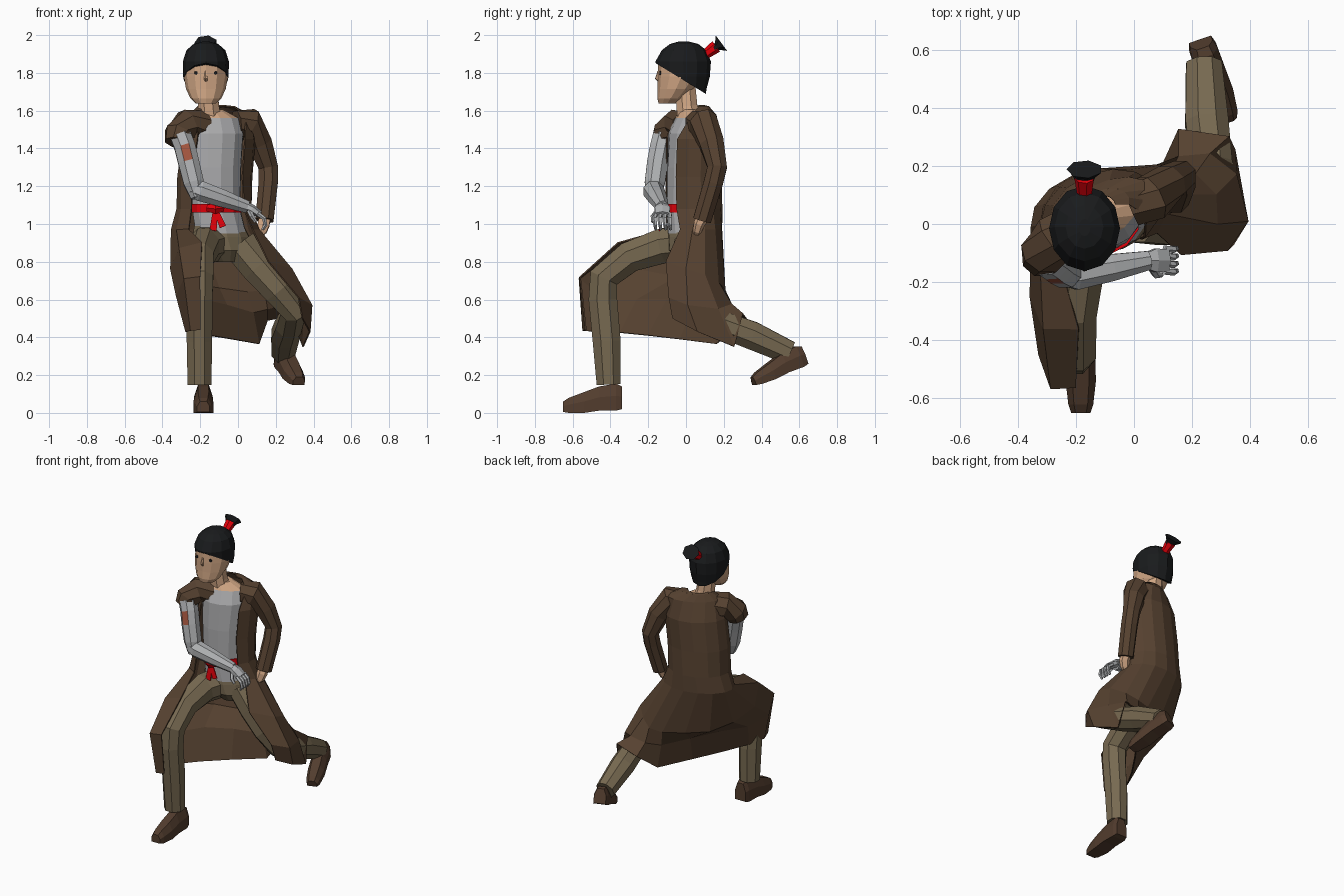
import bpy, bmesh, math
from mathutils import Vector, Matrix, Euler


def material(name, rgb):
    m = bpy.data.materials.new(name)
    m.diffuse_color = (*rgb, 1)
    return m


COAT = material("coat brown", (0.094, 0.054, 0.030))
TROUSERS = material("trouser khaki", (0.185, 0.142, 0.082))
SHOE = material("shoe leather", (0.085, 0.046, 0.027))
SKIN = material("skin", (0.63, 0.38, 0.23))
HAIR = material("hair black", (0.010, 0.011, 0.012))
SHIRT = material("shirt grey", (0.41, 0.41, 0.42))
METAL = material("arm silver", (0.44, 0.45, 0.46))
RED = material("sash red", (0.75, 0.0, 0.003))
PATCH = material("arm patch rust", (0.38, 0.095, 0.05))


def loft(name, rings, mats, closed=True, cap=True, rule=None, matrix=None, cut=None):
    """Skin a list of equal point rings; rule(center, normal) picks a material slot."""
    bm = bmesh.new()
    vs = [[bm.verts.new(p) for p in r] for r in rings]
    n = len(rings[0])
    for a, b in zip(vs, vs[1:]):
        for i in range(n if closed else n - 1):
            j = (i + 1) % n
            bm.faces.new((a[i], a[j], b[j], b[i]))
    if cap and closed:
        bm.faces.new(vs[0])
        bm.faces.new(vs[-1])
    if cut:
        bmesh.ops.bisect_plane(bm, geom=bm.verts[:] + bm.edges[:] + bm.faces[:],
                               plane_co=cut[0], plane_no=cut[1], clear_inner=True)
        bmesh.ops.holes_fill(bm, edges=[e for e in bm.edges if e.is_boundary])
    bmesh.ops.recalc_face_normals(bm, faces=bm.faces[:])
    bm.normal_update()
    if rule:
        for f in bm.faces:
            f.material_index = rule(f.calc_center_median(), f.normal)
    if matrix:
        bm.transform(matrix)
    me = bpy.data.meshes.new(name)
    bm.to_mesh(me)
    bm.free()
    for m in mats:
        me.materials.append(m)
    ob = bpy.data.objects.new(name, me)
    bpy.context.collection.objects.link(ob)
    return ob


def tube(name, path, mat, n=8, ref=(1, 0, 0), rule=None, extra=()):
    """Limb through (x, y, z, radius[, radius2]) stations."""
    pts = [Vector(p[:3]) for p in path]
    rings = []
    for i, p in enumerate(path):
        t = Vector()
        if i > 0:
            t += (pts[i] - pts[i - 1]).normalized()
        if i < len(pts) - 1:
            t += (pts[i + 1] - pts[i]).normalized()
        t.normalize()
        u = Vector(ref)
        u = (u - t * u.dot(t)).normalized()
        v = t.cross(u)
        r1, r2 = p[3], p[-1]
        rings.append([pts[i] + u * r1 * math.cos(a) + v * r2 * math.sin(a)
                      for a in (2 * math.pi * (k + .5) / n for k in range(n))])
    return loft(name, rings, [mat, *extra], rule=rule)


def arc(cx, cy, z, rx, ry, twist=0, gap=0, gap2=0, n=12):
    """Ellipse ring, or open arc with a front gap, from the -x front around the back."""
    span = 360 - gap - gap2
    out = []
    for k in range(n):
        a = math.radians(gap + span * k / ((n - 1) if gap else n))
        p = Matrix.Rotation(math.radians(twist), 2) @ Vector((-math.sin(a) * rx, -math.cos(a) * ry))
        out.append((cx + p.x, cy + p.y, z))
    return out


# shirt body, bare skin above the neckline
loft("shirt_torso", [arc(*r) for r in (
    (-.09, .005, .95, .14, .10, 18), (-.115, .005, 1.08, .132, .105, 15),
    (-.118, .01, 1.3, .14, .11, 15), (-.115, .02, 1.48, .15, .11, 18),
    (-.12, .025, 1.56, .135, .075, 20), (-.145, .025, 1.605, .07, .055, 20))],
    [SHIRT, SKIN], rule=lambda c, n: int(c.z > 1.565 and c.x > -.18))

# long open coat: fitted body, then a skirt draped over both legs
coat_rows = [arc(*r) for r in (
    (-.13, .045, 1.625, .07, .05, 25, 75, 80),
    (-.115, .05, 1.62, .105, .06, 25, 62, 65), (-.095, .045, 1.575, .175, .095, 25, 55, 42),
    (-.10, .035, 1.45, .197, .142, 21, 52, 30), (-.122, .03, 1.25, .2, .148, 18, 52, 34),
    (-.125, .03, 1.08, .2, .155, 16, 50, 40), (-.12, .03, .97, .235, .155, 12, 45, 50))]
coat_rows.append([
    (-.19, -.36, .90), (-.31, -.36, .87), (-.355, -.25, .76), (-.33, -.05, .72),
    (-.24, .08, .68), (-.10, .15, .66), (.05, .19, .64), (.14, .205, .65),
    (.21, .17, .69), (.28, .10, .73), (.285, .0, .76), (.16, -.105, .80)])
coat_rows.append([
    (-.2, -.56, .72), (-.285, -.565, .71), (-.325, -.45, .62), (-.295, -.26, .60),
    (-.19, -.10, .60), (-.06, .04, .57), (.08, .16, .53), (.155, .23, .55),
    (.26, .24, .575), (.35, .17, .55), (.39, .01, .57), (.32, -.09, .61)])
coat_rows.append([
    (-.2, -.53, .44), (-.25, -.545, .435), (-.275, -.47, .43), (-.24, -.35, .425),
    (-.15, -.2, .41), (-.03, -.03, .39), (.11, .16, .365), (.155, .325, .49),
    (.325, .30, .525), (.345, .255, .35), (.38, .06, .43), (.34, -.07, .50)])
coat = loft("coat", coat_rows, [COAT], closed=False)
sol = coat.modifiers.new("thickness", 'SOLIDIFY')
sol.thickness = .008
sol.offset = 0

# sleeves: one short, one long
tube("short_sleeve", [(-.18, .0, 1.52, .085), (-.27, -.05, 1.525, .085),
                      (-.312, -.1, 1.475, .082), (-.32, -.12, 1.43, .07)], COAT, ref=(0, 1, 0))
tube("long_sleeve", [(-.01, .06, 1.53, .075), (.06, .09, 1.535, .083), (.115, .135, 1.43, .07),
                     (.16, .165, 1.3, .056), (.16, .145, 1.22, .055), (.14, .085, 1.02, .052)],
     COAT, ref=(0, 1, 0))

# silver arm with a rust patch on its front
tube("silver_upper_arm", [(-.305, -.12, 1.47, .06), (-.282, -.135, 1.41, .06),
                          (-.262, -.15, 1.33, .06), (-.235, -.165, 1.22, .058),
                          (-.215, -.178, 1.14, .038)], METAL, extra=(PATCH,),
     rule=lambda c, n: int(1.33 < c.z < 1.41 and n.y < -.8))
tube("silver_forearm", [(-.25, -.172, 1.19, .04), (-.2, -.172, 1.175, .058),
                        (-.08, -.15, 1.135, .05), (.05, -.125, 1.09, .035)], METAL, ref=(0, 1, 0))
tube("silver_palm", [(.04, -.127, 1.095, .032, .025), (.075, -.125, 1.08, .047, .023),
                     (.115, -.125, 1.05, .043, .02)], METAL, n=6, ref=(0, 1, 0))
for i in range(4):
    y = -.162 + .026 * i
    tube("silver_finger", [(.105, y, 1.055, .012), (.138, y - .004, 1.03, .012),
                           (.145, y, .995, .011), (.13, y + .003, .97, .008)], METAL, n=5, ref=(0, 1, 0))
tube("silver_thumb", [(.06, -.15, 1.07, .014), (.075, -.175, 1.04, .013),
                      (.095, -.175, 1.01, .009)], METAL, n=5, ref=(0, 1, 0))

# bare hand below the long sleeve
tube("bare_hand", [(.14, .09, 1.04, .034), (.137, .07, 1.0, .036, .03),
                   (.125, .06, .965, .032, .024), (.115, .055, .945, .02)], SKIN, n=6)

# red sash with knot and tails
loft("sash", [arc(-.116, .005, z, .139, .115, 15) for z in (1.062, 1.105)], [RED])
tube("sash_knot", [(-.16, -.12, 1.085, .022), (-.12, -.135, 1.08, .03), (-.08, -.12, 1.085, .022)],
     RED, n=6, ref=(0, 0, 1))
for dx, z, w in ((-.012, .965, .027), (.04, .985, .025)):
    tube("sash_tail", [(-.12, -.13, 1.08, .016, .006), (-.12 + dx, -.14, z, w, .005)], RED, n=4)

# trousers: pelvis and both legs
loft("trouser_seat", [arc(*r) for r in (
    (-.06, .02, .80, .07, .06, 18), (-.07, .02, .86, .14, .11, 18),
    (-.09, .015, .93, .16, .11, 18), (-.1, .01, .99, .138, .1, 18))], [TROUSERS])
tube("front_leg", [(-.12, .02, .90, .10), (-.18, -.12, .885, .09, .1), (-.205, -.3, .825, .083, .088),
                   (-.205, -.435, .715, .08, .085), (-.205, -.44, .6, .075, .082),
                   (-.204, -.42, .38, .073, .08), (-.204, -.41, .15, .068)], TROUSERS)
tube("back_leg", [(.01, .03, .89, .10), (.11, .02, .77, .10), (.215, .01, .65, .09),
                  (.3, .04, .54, .078), (.268, .2, .465, .076), (.25, .35, .41, .08),
                  (.24, .55, .318, .066)], TROUSERS, ref=(.7, 0, .7))


# shoes: one profile, placed twice
def shoe(name, matrix):
    rings = []
    for y, w, zb, zt in ((0, .04, .02, .14), (-.03, .048, .012, .155), (-.12, .05, .012, .14),
                         (-.2, .052, .0, .11), (-.28, .043, .0, .08), (-.31, .033, .005, .06)):
        m = zb + (zt - zb) * .55
        rings.append([(-w, y, zb), (w, y, zb), (w, y, m), (w * .55, y, zt), (-w * .55, y, zt), (-w, y, m)])
    loft(name, rings, [SHOE], matrix=matrix)


shoe("front_shoe", Matrix.Translation((-.183, -.34, 0)))
shoe("back_shoe", Matrix.Translation((.225, .64, .245))
     @ Euler((math.radians(19), 0, math.radians(19))).to_matrix().to_4x4()
     @ Matrix.Diagonal((1, 1, .8, 1)))

# neck and head
tube("neck", [(-.15, .02, 1.55, .07), (-.155, .005, 1.62, .06), (-.165, -.003, 1.72, .058)], SKIN)
loft("head", [arc(-.17, *r, n=12) for r in (
    (-.1, 1.637, .052, .045), (-.08, 1.665, .082, .072), (-.052, 1.715, .105, .098),
    (-.025, 1.78, .117, .125), (-.015, 1.85, .115, .132), (-.01, 1.92, .085, .1))], [SKIN])
tube("nose", [(-.17, -.146, 1.81, .005), (-.17, -.155, 1.772, .01), (-.17, -.143, 1.76, .01)], SKIN, n=5)
for s in (-1, 1):
    tube("eye", [(-.17 + s * .052, -.141, 1.8, .009, .011), (-.17 + s * .052, -.133, 1.8, .009, .011)],
         HAIR, n=6)

# hair cap trimmed along a sloping hairline
loft("hair", [arc(-.17, *r, n=12) for r in (
    (.0, 1.66, .09, .10), (-.005, 1.72, .108, .115), (-.013, 1.78, .12, .139),
    (-.015, 1.86, .122, .147), (-.01, 1.92, .103, .118), (-.01, 1.953, .065, .075),
    (-.012, 1.965, .02, .03))], [HAIR], cut=((-.17, -.15, 1.845), (0, .52, .85)))

# ponytail with red tie
tube("hair_tie", [(-.17, .085, 1.885, .024), (-.17, .16, 1.94, .035)], RED, n=7)
tube("ponytail", [(-.17, .14, 1.925, .03, .02), (-.17, .165, 1.94, .04, .022),
                  (-.17, .188, 1.957, .062, .052)], HAIR, n=7)
